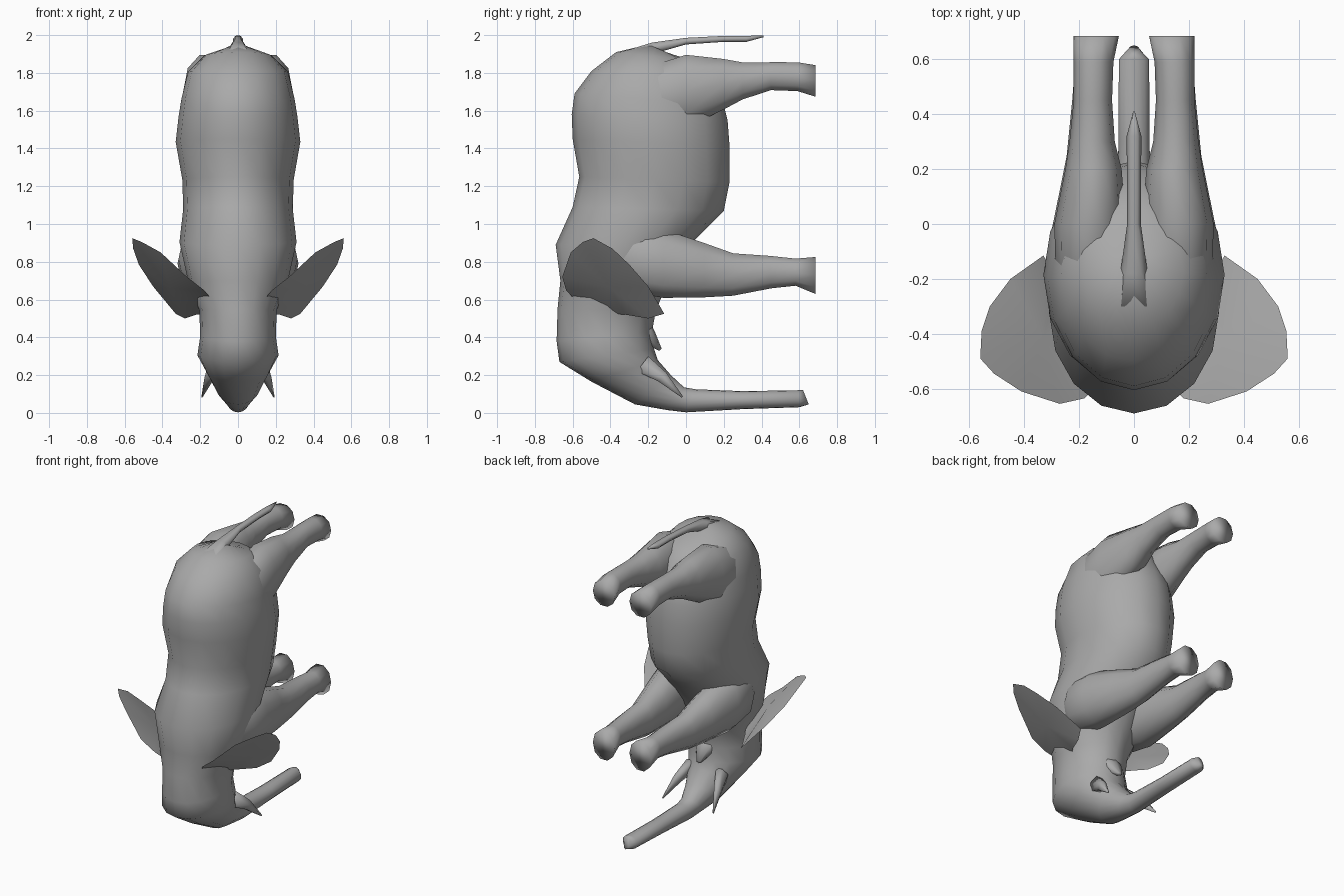
import bpy, bmesh, math
from mathutils import Vector

# dark grey skin
skin = bpy.data.materials.new("dark_grey")
skin.diffuse_color = (0.4, 0.4, 0.4, 1)


def finish(name, bm, angle=180):
    bmesh.ops.recalc_face_normals(bm, faces=bm.faces[:])
    me = bpy.data.meshes.new(name)
    bm.to_mesh(me)
    bm.free()
    me.materials.append(skin)
    ob = bpy.data.objects.new(name, me)
    bpy.context.collection.objects.link(ob)
    bpy.ops.object.select_all(action='DESELECT')
    ob.select_set(True)
    bpy.context.view_layer.objects.active = ob
    bpy.ops.object.shade_smooth_by_angle(angle=math.radians(angle))
    return ob


def sgn_pow(v, p):
    return math.copysign(abs(v) ** p, v)


def loft(name, rings, n=12, power=0.95):
    """Skin rings given as (centre, half axis u, half axis v)."""
    bm = bmesh.new()
    loops = []
    for c, u, v in rings:
        c, u, v = Vector(c), Vector(u), Vector(v)
        loop = []
        for i in range(n):
            a = 2 * math.pi * i / n
            loop.append(bm.verts.new(c + u * sgn_pow(math.cos(a), power)
                                     + v * sgn_pow(math.sin(a), power)))
        loops.append(loop)
    for a, b in zip(loops, loops[1:]):
        for i in range(n):
            j = (i + 1) % n
            bm.faces.new((a[i], a[j], b[j], b[i]))
    bm.faces.new(loops[0])
    bm.faces.new(loops[-1])
    return finish(name, bm)


def spine_ring(y0, z0, y1, z1, w):
    """Ring between a back point and a belly point with half width w."""
    c = (0, (y0 + y1) / 2, (z0 + z1) / 2)
    return c, (w, 0, 0), (0, (y1 - y0) / 2, (z1 - z0) / 2)


# torso, head and trunk as one skin: back y,z, belly y,z, half width
body = [
    (-0.20, 1.95, -0.08, 1.90, 0.06),
    (-0.37, 1.91, 0.02, 1.87, 0.18),
    (-0.50, 1.81, 0.12, 1.80, 0.265),
    (-0.59, 1.69, 0.20, 1.63, 0.30),
    (-0.605, 1.58, 0.22, 1.55, 0.315),
    (-0.60, 1.45, 0.23, 1.42, 0.33),
    (-0.565, 1.25, 0.23, 1.22, 0.295),
    (-0.60, 1.09, 0.20, 1.07, 0.29),
    (-0.69, 0.89, 0.05, 0.92, 0.31),
    (-0.665, 0.70, -0.11, 0.66, 0.26),
    (-0.68, 0.55, -0.16, 0.54, 0.205),
    (-0.685, 0.38, -0.18, 0.43, 0.20),
    (-0.67, 0.27, -0.17, 0.34, 0.215),
    (-0.50, 0.165, -0.15, 0.28, 0.17),
    (-0.27, 0.045, -0.08, 0.20, 0.11),
    (-0.10, 0.015, -0.01, 0.135, 0.07),
    (0.00, 0.003, 0.05, 0.125, 0.06),
    (0.30, 0.02, 0.30, 0.115, 0.057),
    (0.60, 0.03, 0.60, 0.12, 0.055),
    (0.65, 0.045, 0.62, 0.12, 0.02),
]
loft("body_head_trunk", [spine_ring(*s) for s in body], 16, 1.0)


# legs: y, z min, z max, x min, x max
hind = [
    (-0.40, 1.48, 1.72, 0.05, 0.20),
    (-0.20, 1.46, 1.84, 0.05, 0.285),
    (0.00, 1.50, 1.905, 0.03, 0.29),
    (0.20, 1.60, 1.88, 0.045, 0.25),
    (0.30, 1.655, 1.86, 0.07, 0.235),
    (0.45, 1.705, 1.86, 0.08, 0.22),
    (0.59, 1.70, 1.86, 0.075, 0.22),
    (0.685, 1.67, 1.845, 0.055, 0.22),
]
fore = [
    (-0.48, 0.70, 0.98, 0.05, 0.20),
    (-0.28, 0.63, 1.00, 0.05, 0.315),
    (-0.12, 0.60, 0.98, 0.05, 0.32),
    (0.10, 0.605, 0.905, 0.065, 0.275),
    (0.25, 0.615, 0.85, 0.075, 0.245),
    (0.45, 0.655, 0.835, 0.08, 0.225),
    (0.58, 0.67, 0.82, 0.08, 0.215),
    (0.685, 0.625, 0.83, 0.055, 0.22),
]
for side, s in (("right", 1), ("left", -1)):
    for part, table in (("hind_leg", hind), ("front_leg", fore)):
        rings = [((s * (x0 + x1) / 2, y, (z0 + z1) / 2),
                  ((x1 - x0) / 2, 0, 0), (0, 0, (z1 - z0) / 2))
                 for y, z0, z1, x0, x1 in table]
        loft(f"{side}_{part}", rings, 10)

    # ear: fan with a little thickness, root buried in the head
    edge = [(0.13, -0.58, 0.59), (0.18, -0.635, 0.65), (0.27, -0.655, 0.72),
            (0.41, -0.61, 0.85), (0.51, -0.545, 0.905), (0.56, -0.49, 0.925),
            (0.555, -0.39, 0.87), (0.525, -0.30, 0.785), (0.45, -0.20, 0.67),
            (0.33, -0.115, 0.525), (0.28, -0.20, 0.50), (0.22, -0.32, 0.52),
            (0.14, -0.44, 0.53)]
    bm = bmesh.new()
    rim = [bm.verts.new((s * x, y, z)) for x, y, z in edge]
    off = Vector((0.6 * s, 0.2, -0.77)).normalized() * 0.025
    hubs = [bm.verts.new(Vector((s * 0.345, -0.41, 0.68)) + k * off) for k in (1, -1)]
    for i in range(len(rim)):
        for hub in hubs:
            bm.faces.new((rim[i - 1], rim[i], hub))
    finish(f"{side}_ear", bm, 60)

    # tusk
    loft(f"{side}_tusk", [
        ((s * 0.11, -0.23, 0.26), (0.045, 0, 0), (0, 0.035, 0.045)),
        ((s * 0.15, -0.125, 0.19), (0.027, 0, 0), (0, 0.022, 0.028)),
        ((s * 0.19, -0.02, 0.085), (0.004, 0, 0), (0, 0.004, 0.004))], 6)

# lower lip
loft("lower_lip", [
    ((0, -0.27, 0.47), (0.10, 0, 0), (0, 0.06, 0.05)),
    ((0, -0.20, 0.40), (0.065, 0, 0), (0, 0.035, 0.03)),
    ((0, -0.135, 0.335), (0.015, 0, 0), (0, 0.006, 0.006))], 8)

# tail with a broad base: y, z, half width, half thickness
tail = [(-0.30, 1.88, 0.09, 0.05), (-0.18, 1.93, 0.05, 0.035),
        (0.00, 1.968, 0.025, 0.02), (0.20, 1.98, 0.026, 0.018),
        (0.32, 1.98, 0.027, 0.018), (0.41, 1.994, 0.003, 0.006)]
loft("tail", [((0, y, z), (w, 0, 0), (0, 0, t)) for y, z, w, t in tail], 6)
